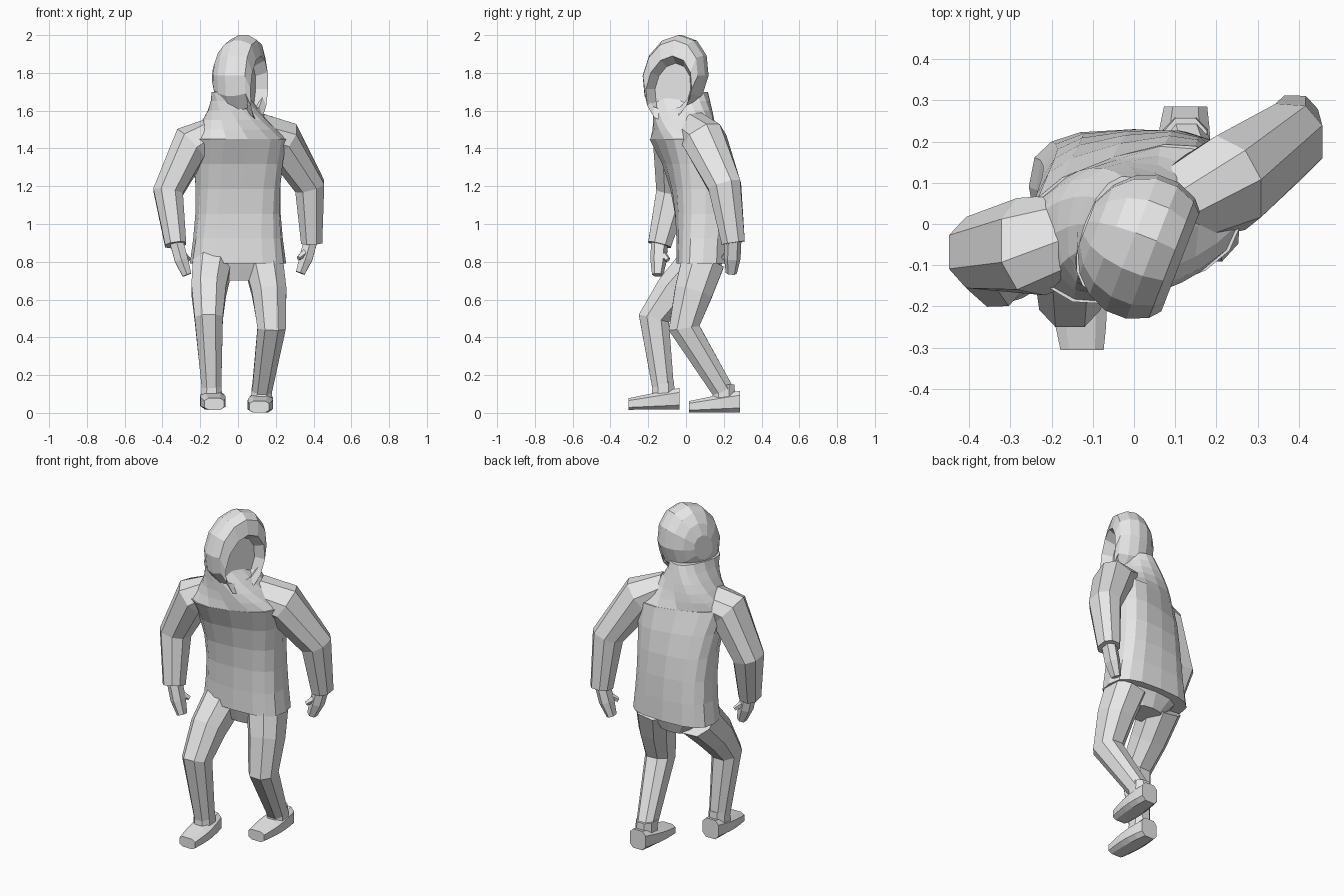
import bpy, bmesh
from math import sin, cos, pi, radians
from mathutils import Vector

if "Cube" in bpy.data.objects:
    bpy.data.objects.remove(bpy.data.objects["Cube"], do_unlink=True)

grey = bpy.data.materials.new("plain_grey")
grey.use_nodes = True
grey.diffuse_color = (.8, .8, .8, 1)
grey.node_tree.nodes["Principled BSDF"].inputs["Base Color"].default_value = grey.diffuse_color
RIGHT, UP = Vector((1, 0, 0)), Vector((0, 0, 1))


def loft(name, rings, sides=8, power=.85, turn=.5):
    """Skin a row of rings, each given as centre, half axis across, half axis along."""
    bm = bmesh.new()
    rows = []
    for centre, across, along in rings:
        row = []
        for i in range(sides):
            angle = 2 * pi * (i + turn) / sides
            x, y = [abs(k) ** power * (1 if k > 0 else -1) for k in (cos(angle), sin(angle))]
            row.append(bm.verts.new(centre + across * x + along * y))
        rows.append(row)
    for low, high in zip(rows, rows[1:]):
        for i in range(sides):
            j = (i + 1) % sides
            bm.faces.new((low[i], low[j], high[j], high[i]))
    bm.faces.new(rows[0][::-1])
    bm.faces.new(rows[-1])
    bmesh.ops.recalc_face_normals(bm, faces=bm.faces)
    mesh = bpy.data.meshes.new(name)
    bm.to_mesh(mesh)
    bm.free()
    mesh.materials.append(grey)
    bpy.context.collection.objects.link(bpy.data.objects.new(name, mesh))


def limb(name, joints, radii, sides=8):
    """Tube through the joints, with each ring square to the path."""
    rings = []
    last = len(joints) - 1
    for i, (joint, radius) in enumerate(zip(joints, radii)):
        before, after = joints[max(i - 1, 0)], joints[min(i + 1, last)]
        tangent = (joint - before).normalized() + (after - joint).normalized()
        tangent.normalize()
        across = (RIGHT - tangent * tangent.x).normalized()
        rings.append((joint, across * radius, tangent.cross(across) * radius * 1.1))
    loft(name, rings, sides)


def level(height, x, y, width, depth, yaw):
    """Horizontal ring, turned about the vertical."""
    angle = radians(yaw)
    return (Vector((x, y, height)),
            Vector((cos(angle), sin(angle), 0)) * width,
            Vector((-sin(angle), cos(angle), 0)) * depth)


# Jacket body: waisted, twisting and leaning forward towards the shoulders
steps = [i / 5 for i in range(6)]
loft("jacket_body", [
    level(.79 + .66 * t, 0, .09 - .09 * t ** 3, .255 - .03 * sin(pi * t),
          .14 + .03 * t ** 3, 18 * t ** 1.5) for t in steps], 16, .7, 0)

# Neck of the hood, flaring onto the shoulders and turning with the head
loft("hood_neck", [
    level(1.45 + .25 * t, -.04 * t, -.03 * t, .085 + .17 * (1 - t) ** 1.3,
          .17 - .02 * t, 18 - 38 * t) for t in steps], 16, .8, 0)

# Hood turned to one side: an open egg with a sunken face
facing = Vector((.93, -.36, 0))
side = UP.cross(facing)


def hood_ring(offset, height, width, tall):
    centre = Vector((.02, -.055, height)) + facing * offset
    return centre, side * width, (UP + side * .12) * tall


shell = []
for i in range(1, 7):
    angle = i * pi / 9
    shell.append(hood_ring(-.155 * cos(angle), 1.785,
                           .18 * sin(angle), .218 * sin(angle)))
opening = [hood_ring(offset, 1.715, .13 * size, .175 * size)
           for offset, size in ((.1, 1), (.04, .78))]
loft("hood_and_face", shell + opening, 12, 1, 0)


# Sleeve, hand and thumb on each side
def arm(label, sign, shoulder, elbow, wrist):
    shoulder, elbow, wrist = Vector(shoulder), Vector(elbow), Vector(wrist)
    root = shoulder * .4
    root.z = shoulder.z + .06
    limb(label + "_sleeve", [root, shoulder, elbow, wrist], (.09, .11, .085, .06))
    tip = wrist + Vector((-.06 * sign, -.01, -.16))
    knuckles = wrist.lerp(tip, .5)
    limb(label + "_hand", [wrist + UP * .03, knuckles, tip], (.04, .04, .027), 6)
    thumb_root = wrist.lerp(knuckles, .4)
    thumb_tip = knuckles - Vector((.04, .05, 0)) * sign
    limb(label + "_thumb", [thumb_root, thumb_tip], (.025, .012), 5)


arm("right", -1, (-.25, -.055, 1.42), (-.37, -.07, 1.17), (-.33, -.14, .89))
arm("left", 1, (.235, .1, 1.44), (.38, .205, 1.2), (.39, .25, .9))

# Trousers and shoes
loft("trouser_seat", [level(.7 + .06 * i, 0, .08, .1 + .06 * i, .08 + .02 * i, 0)
                      for i in range(3)], 12, .8, 0)


def leg(label, hip, thigh, knee, ankle):
    hip, thigh, knee, ankle = [Vector(p) for p in (hip, thigh, knee, ankle)]
    limb(label + "_trouser_leg", [hip, thigh, knee, ankle], (.11, .098, .08, .055))
    heel = ankle + Vector((0, .085, -.11))
    sole = []
    for t in steps:
        thickness = .06 - .028 * t
        centre = heel + UP * thickness
        centre.y -= .27 * t
        centre.x *= 1 - .1 * t
        sole.append((centre, RIGHT * (.055 + .015 * sin(pi * t)), UP * thickness))
    loft(label + "_shoe", sole, 8, .6)
    limb(label + "_shoe_collar", [ankle - UP * .05, ankle + UP * .04], (.06, .055))


leg("right", (-.135, .07, .79), (-.155, -.06, .65), (-.155, -.17, .5), (-.14, -.12, .125))
leg("left", (.135, .09, .8), (.165, .04, .64), (.178, -.01, .45), (.125, .2, .11))
